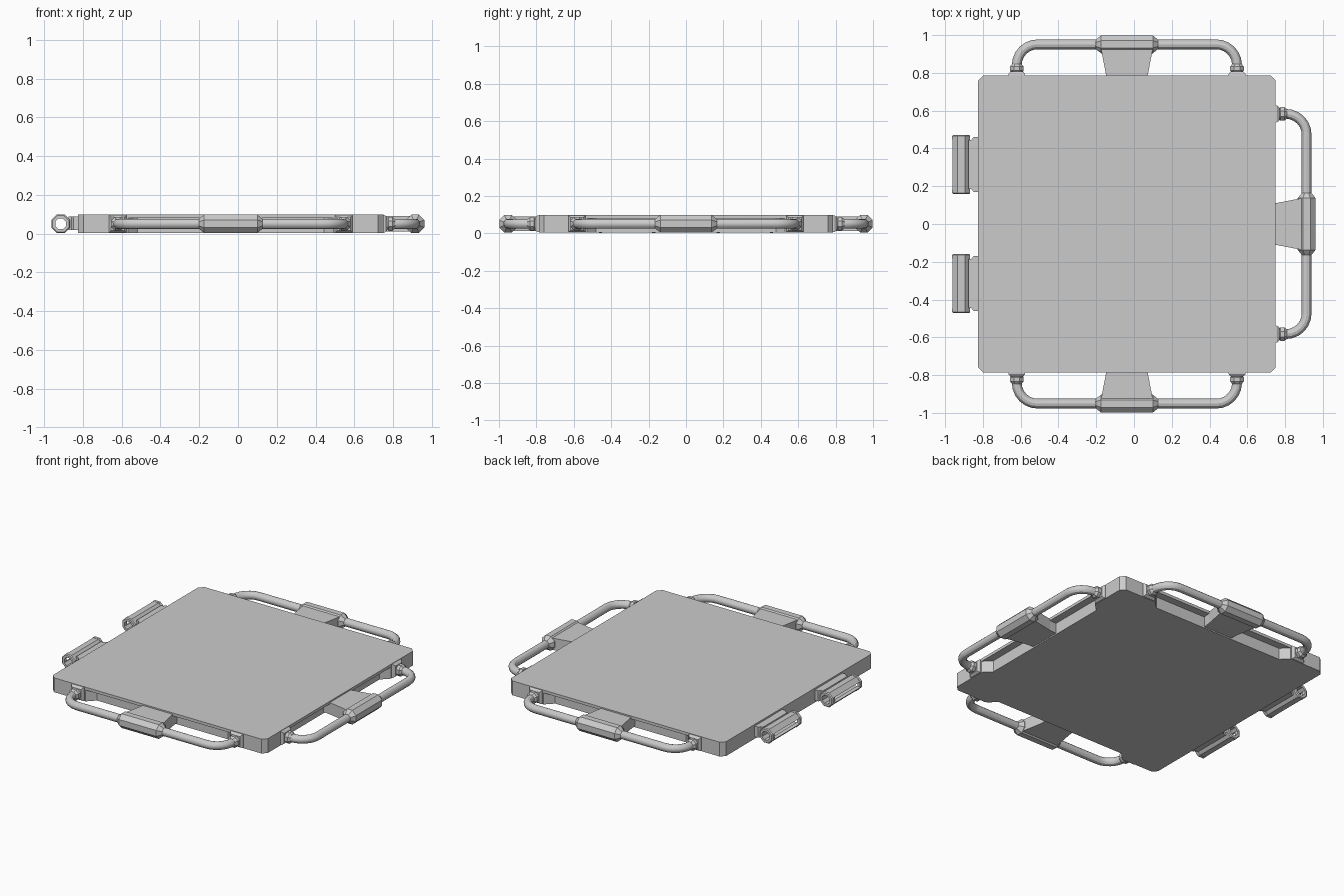
import bpy, bmesh, math
from mathutils import Matrix, Vector

if "Cube" in bpy.data.objects:
    bpy.data.objects.remove(bpy.data.objects["Cube"])

X0, X1, Y = -0.825, 0.75, 0.787
CX, ZC = (X0 + X1) / 2, 0.051


def make(name, bm, mat=Matrix(), smooth=False):
    bmesh.ops.recalc_face_normals(bm, faces=bm.faces)
    bm.transform(mat)
    me = bpy.data.meshes.new(name)
    bm.to_mesh(me)
    bm.free()
    ob = bpy.data.objects.new(name, me)
    bpy.context.collection.objects.link(ob)
    if smooth:
        bpy.ops.object.select_all(action='DESELECT')
        ob.select_set(True)
        bpy.context.view_layer.objects.active = ob
        bpy.ops.object.shade_smooth_by_angle(angle=math.radians(30))
    return ob


def prism(bm, pts, z0, z1):
    """Extrude an xy outline from z0 to z1."""
    f = bm.faces.new([bm.verts.new((x, y, z0)) for x, y in pts])
    r = bmesh.ops.extrude_face_region(bm, geom=[f])
    bmesh.ops.translate(bm, vec=(0, 0, z1 - z0),
                        verts=[v for v in r['geom'] if isinstance(v, bmesh.types.BMVert)])


def lathe(bm, profile, origin, axis, n=8, closed=False):
    """Rings of (distance along axis, radius), flat caps unless the profile is closed."""
    rot = Vector((0, 0, 1)).rotation_difference(Vector(axis)).to_matrix()
    rings = []
    for d, r in profile:
        rings.append([bm.verts.new(Vector(origin) + rot @ Vector(
            (r * math.cos((i + .5) * math.tau / n), r * math.sin((i + .5) * math.tau / n), d)))
            for i in range(n)])
    pairs = list(zip(rings, rings[1:])) + ([(rings[-1], rings[0])] if closed else [])
    for a, b in pairs:
        for i in range(n):
            j = (i + 1) % n
            bm.faces.new((a[i], a[j], b[j], b[i]))
    if not closed:
        bm.faces.new(rings[0])
        bm.faces.new(rings[-1])


# square plate: full top sheet over a core with relieved edges between the handle mounts
c, d, w = 0.028, 0.05, 0.53
bm = bmesh.new()
prism(bm, [(X0 + c, -Y), (X1 - c, -Y), (X1, -Y + c), (X1, Y - c),
           (X1 - c, Y), (X0 + c, Y), (X0, Y - c), (X0, -Y + c)], 0.08, 0.099)
half = [(X0, Y - c), (X0 + c, Y), (CX - w, Y), (CX - w + d, Y - d), (CX + w - d, Y - d),
        (CX + w, Y), (X1 - c, Y), (X1, Y - c), (X1, w), (X1 - d, w - d)]
prism(bm, half + [(x, -y) for x, y in reversed(half)], 0.004, 0.08)
make('plate', bm)


# handle path in its own frame: plate edge at y = 0, outward is +y
L, OUT, R = 0.583, 0.164, 0.11
right_half = [(L, 0.01), (L, OUT - R)]
right_half += [(L - R + R * math.cos(a), OUT - R + R * math.sin(a))
               for a in (math.radians(15 * k) for k in range(1, 7))]
path = right_half + [(-x, y) for x, y in reversed(right_half)]


def handle(name, mat):
    # bent tube
    bm = bmesh.new()
    n, rad, rings = 12, 0.026, []
    P = [Vector((x, y, ZC)) for x, y in path]
    for i, p in enumerate(P):
        t = (P[min(i + 1, len(P) - 1)] - P[max(i - 1, 0)]).normalized()
        if i in (0, len(P) - 1):
            t = Vector((0, 1 if i == 0 else -1, 0))
        s = t.cross(Vector((0, 0, 1)))
        rings.append([bm.verts.new(p + rad * (math.cos(k * math.tau / n) * s +
                      Vector((0, 0, math.sin(k * math.tau / n))))) for k in range(n)])
    for a, b in zip(rings, rings[1:]):
        for k in range(n):
            j = (k + 1) % n
            bm.faces.new((a[k], a[j], b[j], b[k]))
    make(name + '_bar', bm, mat, True)

    # octagonal grip with tapered ends
    bm = bmesh.new()
    lathe(bm, [(-.165, .027), (-.137, .051), (.137, .051), (.165, .027)],
          (0, OUT, ZC), (1, 0, 0))
    make(name + '_grip', bm, mat, True)

    # web joining grip and plate
    bm = bmesh.new()
    prism(bm, [(-.105, -d), (.105, -d), (.11, 0), (.135, .13), (.135, OUT),
               (-.135, OUT), (-.135, .13), (-.11, 0)], 0.012, 0.09)
    make(name + '_web', bm, mat)

    # mounting flanges and collars
    for side, sx in (('a', -1), ('b', 1)):
        bm = bmesh.new()
        lathe(bm, [(-.01, .065), (.008, .062), (.02, .048)],
              (sx * L, 0, ZC), (0, 1, 0), 4)
        lathe(bm, [(.018, .031), (.026, .039), (.046, .039), (.06, .027)],
              (sx * L, 0, ZC), (0, 1, 0))
        make(f'{name}_mount_{side}', bm, mat)


handle('back_handle', Matrix.Translation((CX, Y, 0)))
handle('front_handle', Matrix.Translation((CX, -Y, 0)) @ Matrix.Rotation(math.pi, 4, 'Z'))
handle('right_handle', Matrix.Translation((X1, 0, 0)) @ Matrix.Rotation(-math.pi / 2, 4, 'Z'))

# hinge clips on the left edge
HX = -0.915
for name, cy in (('back', 0.315), ('front', -0.315)):
    # end rings
    bm = bmesh.new()
    for s in (-1, 1):
        lathe(bm, [(-.012, .03), (-.012, .046), (-.006, .052), (.012, .052), (.012, .03)],
              (HX, cy + s * .145, ZC), (0, -s, 0), 8, True)
    make(name + '_hinge_rings', bm)

    # open barrel, slot facing outward
    bm = bmesh.new()
    arc = [math.radians(-157.5 + 45 * k) for k in range(8)]
    prof = [(.05 * math.cos(a), .05 * math.sin(a)) for a in arc]
    prof += [(.03 * math.cos(a), .03 * math.sin(a)) for a in reversed(arc)]
    prism(bm, prof, -.135, .135)
    make(name + '_hinge_barrel', bm,
         Matrix.Translation((HX, cy, ZC)) @ Matrix.Rotation(math.pi / 2, 4, 'X'))

    # base block
    bm = bmesh.new()
    prism(bm, [(-.875, cy - .13), (-.86, cy - .13), (-.85, cy - .145), (-.82, cy - .145),
               (-.82, cy + .145), (-.85, cy + .145), (-.86, cy + .13), (-.875, cy + .13)],
          0.018, 0.088)
    make(name + '_hinge_base', bm)
